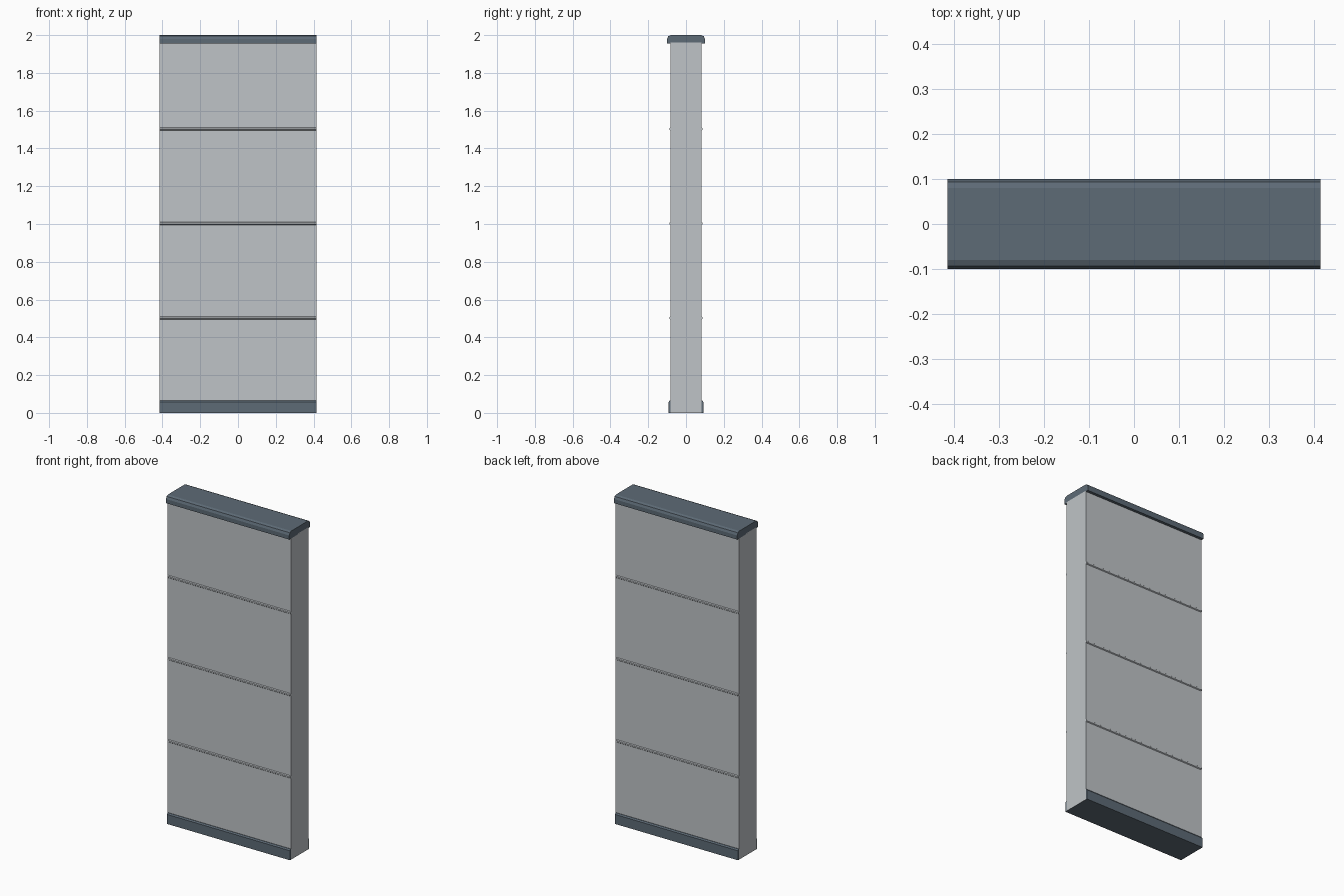
import bpy, bmesh

if "Cube" in bpy.data.objects:
    bpy.data.objects.remove(bpy.data.objects["Cube"])

HALF = 0.415  # half length along x


def material(name, color):
    m = bpy.data.materials.new(name)
    m.diffuse_color = color
    m.use_nodes = True
    m.node_tree.nodes["Principled BSDF"].inputs["Base Color"].default_value = m.diffuse_color
    return m


slate = material("slate", (0.11, 0.145, 0.18, 1))
panel = material("panel_grey", (0.52, 0.55, 0.57, 1))


def extrude_profile(name, half_profile, mat, half=HALF):
    """Mirror a right-hand (y, z) profile across y = 0 and extrude it along x."""
    pts = half_profile + [(-y, z) for y, z in reversed(half_profile)]
    bm = bmesh.new()
    face = bm.faces.new([bm.verts.new((-half, y, z)) for y, z in pts])
    new = bmesh.ops.extrude_face_region(bm, geom=[face])["geom"]
    bmesh.ops.translate(bm, vec=(2 * half, 0, 0),
                        verts=[v for v in new if isinstance(v, bmesh.types.BMVert)])
    bmesh.ops.recalc_face_normals(bm, faces=bm.faces)
    me = bpy.data.meshes.new(name)
    bm.to_mesh(me)
    bm.free()
    me.materials.append(mat)
    ob = bpy.data.objects.new(name, me)
    bpy.context.collection.objects.link(ob)
    return ob


# Main slab
extrude_profile("wall_slab", [(0.083, 0.0005), (0.083, 1.96)], panel)

# Base skirting with chamfered top edge, just inside the slab ends
extrude_profile("base_skirting",
                [(0.092, 0), (0.092, 0.058), (0.086, 0.066)], slate, HALF - 0.0005)

# Top cap with rounded shoulders
extrude_profile("top_cap",
                [(0.1, 1.955), (0.1, 1.98), (0.094, 1.994), (0.08, 2.0)], slate)

# Thin horizontal beads standing proud of both faces
for i in range(1, 4):
    z = 0.5 * i + 0.003
    extrude_profile(f"seam_bead_{i}",
                    [(0.083, z - 0.008), (0.088, z - 0.004),
                     (0.088, z + 0.004), (0.083, z + 0.008)], panel, HALF - 0.0005)
